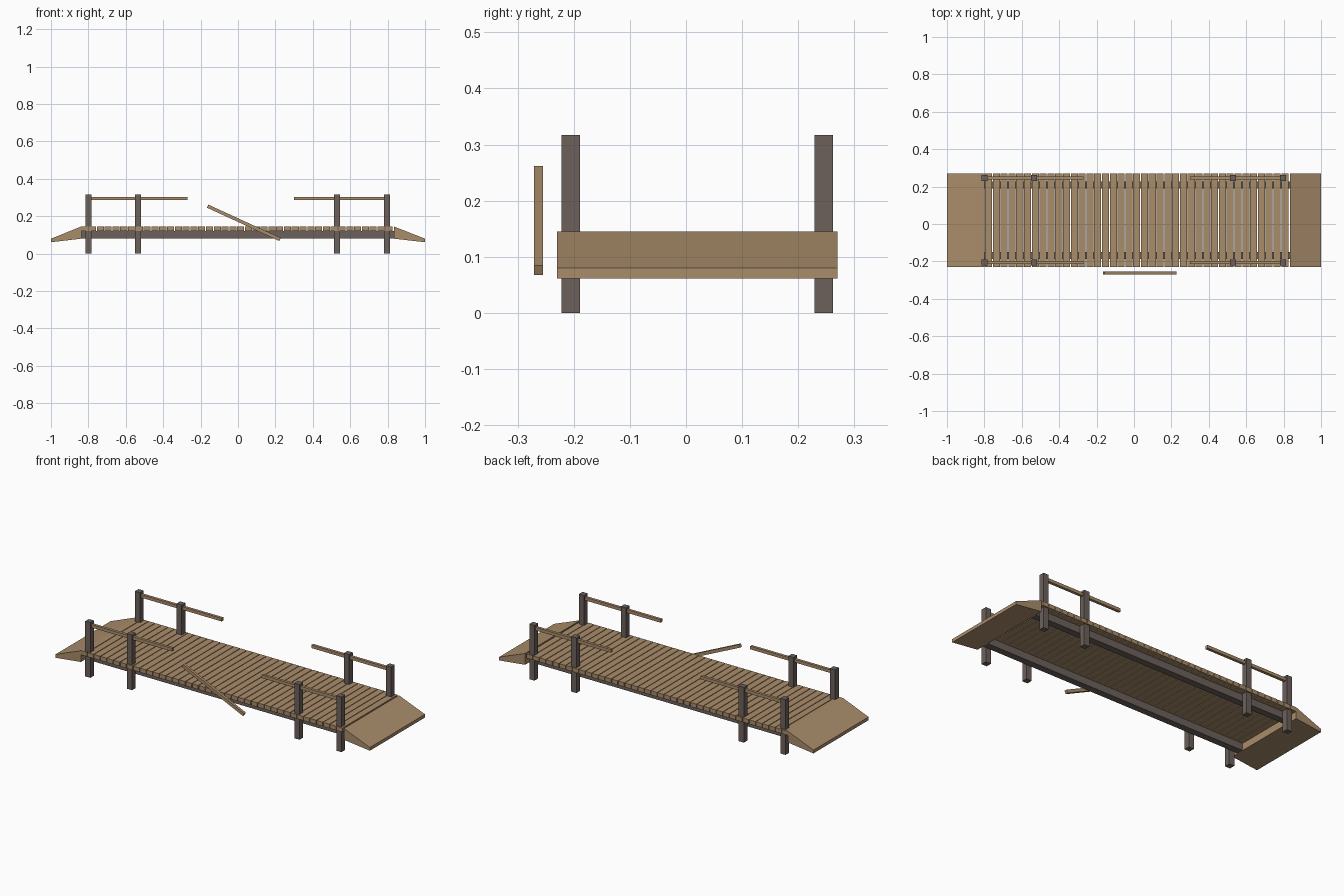
import bpy, math

if "Cube" in bpy.data.objects:
    bpy.data.objects.remove(bpy.data.objects["Cube"])

def material(name, color):
    m = bpy.data.materials.new(name)
    m.diffuse_color = (*color, 1)
    m.use_nodes = True
    m.node_tree.nodes["Principled BSDF"].inputs["Base Color"].default_value = m.diffuse_color
    return m

TAN = material("tan wood", (0.40, 0.265, 0.147))
DARK = material("dark wood", (0.15, 0.12, 0.107))
YC = 0.02  # bridge centre line

def mesh_object(name, verts, faces, mat):
    me = bpy.data.meshes.new(name)
    me.from_pydata(verts, [], faces)
    me.materials.append(mat)
    ob = bpy.data.objects.new(name, me)
    bpy.context.collection.objects.link(ob)
    return ob

def prism(name, profile, y0, y1, mat):
    """Extrude a counter-clockwise (x, z) profile along y."""
    n = len(profile)
    verts = [(x, y0, z) for x, z in profile] + [(x, y1, z) for x, z in profile]
    faces = [tuple(range(n)), tuple(range(2 * n - 1, n - 1, -1))]
    faces += [(i, i + n, (i + 1) % n + n, (i + 1) % n) for i in range(n)]
    return mesh_object(name, verts, faces, mat)

def box(name, x0, x1, y0, y1, z0, z1, mat):
    return prism(name, [(x0, z0), (x1, z0), (x1, z1), (x0, z1)], y0, y1, mat)

# Deck planks with narrow gaps
count, start, end = 40, -0.838, 0.829
pitch = (end - start) / count
for i in range(count):
    x = start + i * pitch
    box("deck_plank", x, x + pitch - 0.004, YC - 0.25, YC + 0.25, 0.121, 0.145, TAN)

# Sloped ramps at both ends
prism("right_ramp", [(0.834, 0.08), (1, 0.061), (1, 0.08), (0.834, 0.145)],
      YC - 0.25, YC + 0.25, TAN)
prism("left_ramp", [(-1, 0.061), (-0.838, 0.08), (-0.838, 0.145), (-1, 0.08)],
      YC - 0.25, YC + 0.25, TAN)

for side in (-1, 1):
    # Long beam under the deck
    b = YC + side * 0.188
    box("support_beam", -0.838, 0.834, b - 0.019, b + 0.019, 0.08, 0.121, DARK)
    # Posts
    p = YC + side * 0.2255
    for x in (-0.8, -0.535, 0.53, 0.797):
        box("post", x - 0.0165, x + 0.0165, p - 0.0165, p + 0.0165, 0, 0.317, DARK)
    # Broken hand rails
    for x0, x1 in ((-0.8, -0.27), (0.3, 0.797)):
        box("hand_rail", x0, x1, p - 0.008, p + 0.008, 0.286, 0.304, TAN)

# Fallen piece of rail leaning on the front edge
rail = box("fallen_rail", -0.213, 0.213, -0.008, 0.008, -0.009, 0.009, TAN)
rail.location = (0.031, -0.263, 0.165)
rail.rotation_euler = (0, math.radians(24.7), 0)
